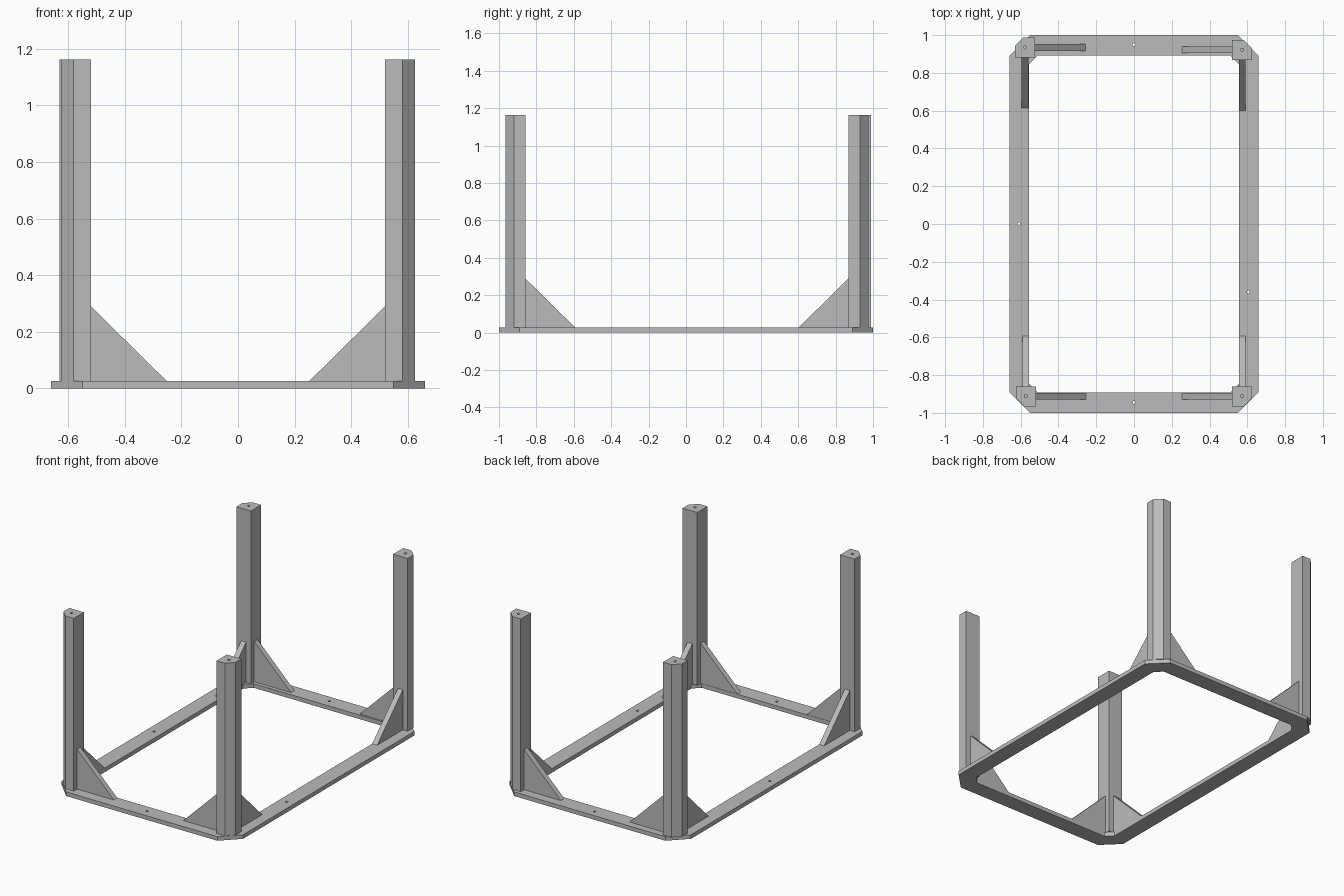
import bpy
import bmesh
from mathutils import Matrix, Vector

cube = bpy.data.objects.get("Cube")
if cube:
    bpy.data.objects.remove(cube, do_unlink=True)

grey = bpy.data.materials.new("plain grey")
grey.use_nodes = True
GREY = (0.5, 0.5, 0.5, 1)
grey.diffuse_color = GREY
grey.node_tree.nodes["Principled BSDF"].inputs["Base Color"].default_value = GREY

BASE, TOP = 0.027, 1.163


def finish(name, bm):
    bmesh.ops.recalc_face_normals(bm, faces=bm.faces)
    mesh = bpy.data.meshes.new(name)
    bm.to_mesh(mesh)
    bm.free()
    mesh.materials.append(grey)
    obj = bpy.data.objects.new(name, mesh)
    bpy.context.collection.objects.link(obj)
    return obj


def prism(name, points, offset):
    """Extrude a closed outline along an offset."""
    bm = bmesh.new()
    face = bm.faces.new([bm.verts.new(p) for p in points])
    out = bmesh.ops.extrude_face_region(bm, geom=[face], use_keep_orig=True)
    moved = [v for v in out["geom"] if isinstance(v, bmesh.types.BMVert)]
    bmesh.ops.translate(bm, verts=moved, vec=Vector(offset))
    return finish(name, bm)


def drill(obj, spots, depth):
    """Cut small round screw holes centred on the given spots."""
    bm = bmesh.new()
    for spot in spots:
        bmesh.ops.create_cone(bm, cap_ends=True, segments=16, radius1=0.008,
                              radius2=0.008, depth=depth,
                              matrix=Matrix.Translation(spot))
    cutter = finish(obj.name + "_hole_cutter", bm)
    cutter.hide_render = True
    cutter.hide_viewport = True
    mod = obj.modifiers.new("screw holes", "BOOLEAN")
    mod.operation = "DIFFERENCE"
    mod.solver = "EXACT"
    mod.object = cutter


def octagon(x, y, c):
    return [(x - c, -y), (x, c - y), (x, y - c), (x - c, y),
            (c - x, y), (-x, y - c), (-x, c - y), (c - x, -y)]


# Base frame: chamfered rectangular ring
bm = bmesh.new()
rings = [[bm.verts.new((x, y, z)) for x, y in outline]
         for outline, z in ((octagon(0.66, 1, 0.11), 0),
                            (octagon(0.66, 1, 0.11), BASE),
                            (octagon(0.555, 0.892, 0.045), BASE),
                            (octagon(0.555, 0.892, 0.045), 0))]
for k, ring in enumerate(rings):
    after = rings[(k + 1) % 4]
    for i in range(8):
        j = (i + 1) % 8
        bm.faces.new((ring[i], ring[j], after[j], after[i]))
frame = finish("base_frame", bm)
drill(frame, [(0, 0.95, 0), (0, -0.945, 0), (-0.61, 0, 0), (0.605, -0.36, 0)], 0.2)

# Corner posts, each with two triangular braces
corners = {"front_right": (-1, -1, -0.573, -0.912),
           "front_left": (1, -1, 0.573, -0.912),
           "back_right": (-1, 1, -0.577, 0.935),
           "back_left": (1, 1, 0.573, 0.922)}
H, C, T = 0.053, 0.045, 0.018
REACH, RISE = 0.267, 0.29
for name, (sx, sy, cx, cy) in corners.items():
    outline = [(-H, -H), (H, -H), (H, H - C), (H - C, H), (-H, H)]
    post = prism(name + "_post",
                 [(cx + sx * u, cy + sy * v, BASE) for u, v in outline],
                 (0, 0, TOP - BASE))
    drill(post, [(cx, cy, TOP)], 0.1)

    x, y = cx - sx * H, cy - sy * H
    prism(name + "_cross_brace",
          [(x, cy - T, BASE), (x - sx * REACH, cy - T, BASE), (x, cy - T, RISE)],
          (0, 2 * T, 0))
    prism(name + "_side_brace",
          [(cx - T, y, BASE), (cx - T, y - sy * REACH, BASE), (cx - T, y, RISE)],
          (2 * T, 0, 0))
